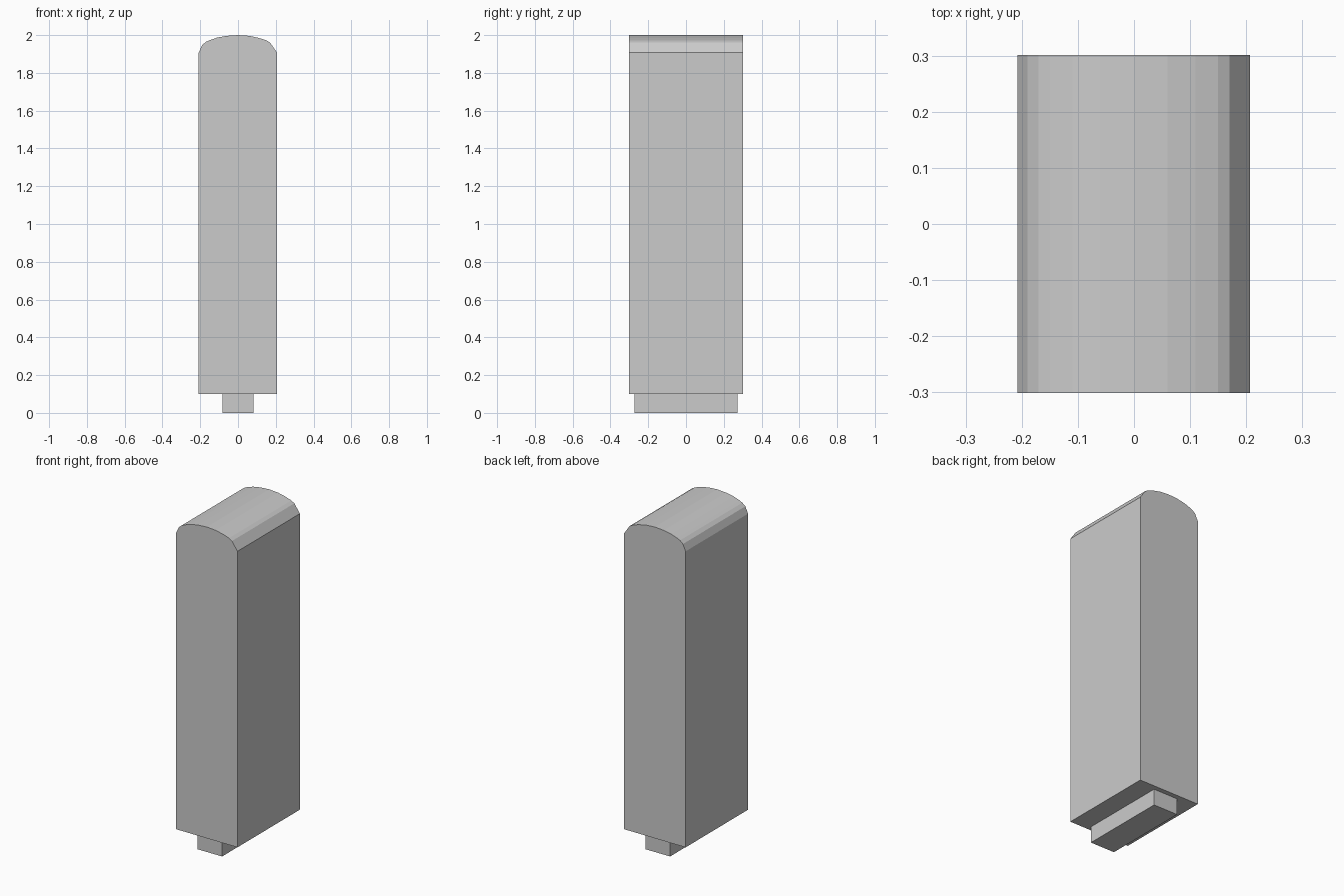
import bpy, bmesh

if "Cube" in bpy.data.objects:
    bpy.data.objects.remove(bpy.data.objects["Cube"])


def extrude_profile(name, points, half_depth):
    """Closed x-z outline extruded evenly along y."""
    bm = bmesh.new()
    face = bm.faces.new([bm.verts.new((x, -half_depth, z)) for x, z in points])
    res = bmesh.ops.extrude_face_region(bm, geom=[face])
    verts = [g for g in res["geom"] if isinstance(g, bmesh.types.BMVert)]
    bmesh.ops.translate(bm, vec=(0, 2 * half_depth, 0), verts=verts)
    bmesh.ops.recalc_face_normals(bm, faces=bm.faces)
    mesh = bpy.data.meshes.new(name)
    bm.to_mesh(mesh)
    bm.free()
    obj = bpy.data.objects.new(name, mesh)
    bpy.context.collection.objects.link(obj)
    return obj


# Tall body with a shallow, slightly uneven arched top
arch = [(0.207, 1.907), (0.17, 1.96), (0.15, 1.972), (0.11, 1.985),
        (0.06, 1.996), (0.0, 2.0), (-0.06, 1.996), (-0.11, 1.987),
        (-0.15, 1.973), (-0.17, 1.964), (-0.19, 1.947), (-0.208, 1.907)]
extrude_profile("body", [(-0.208, 0.1), (0.207, 0.1)] + arch, 0.301)

# Narrow plinth under the body
w = 0.083
extrude_profile("plinth", [(-w, 0), (w, 0), (w, 0.1), (-w, 0.1)], 0.272)
